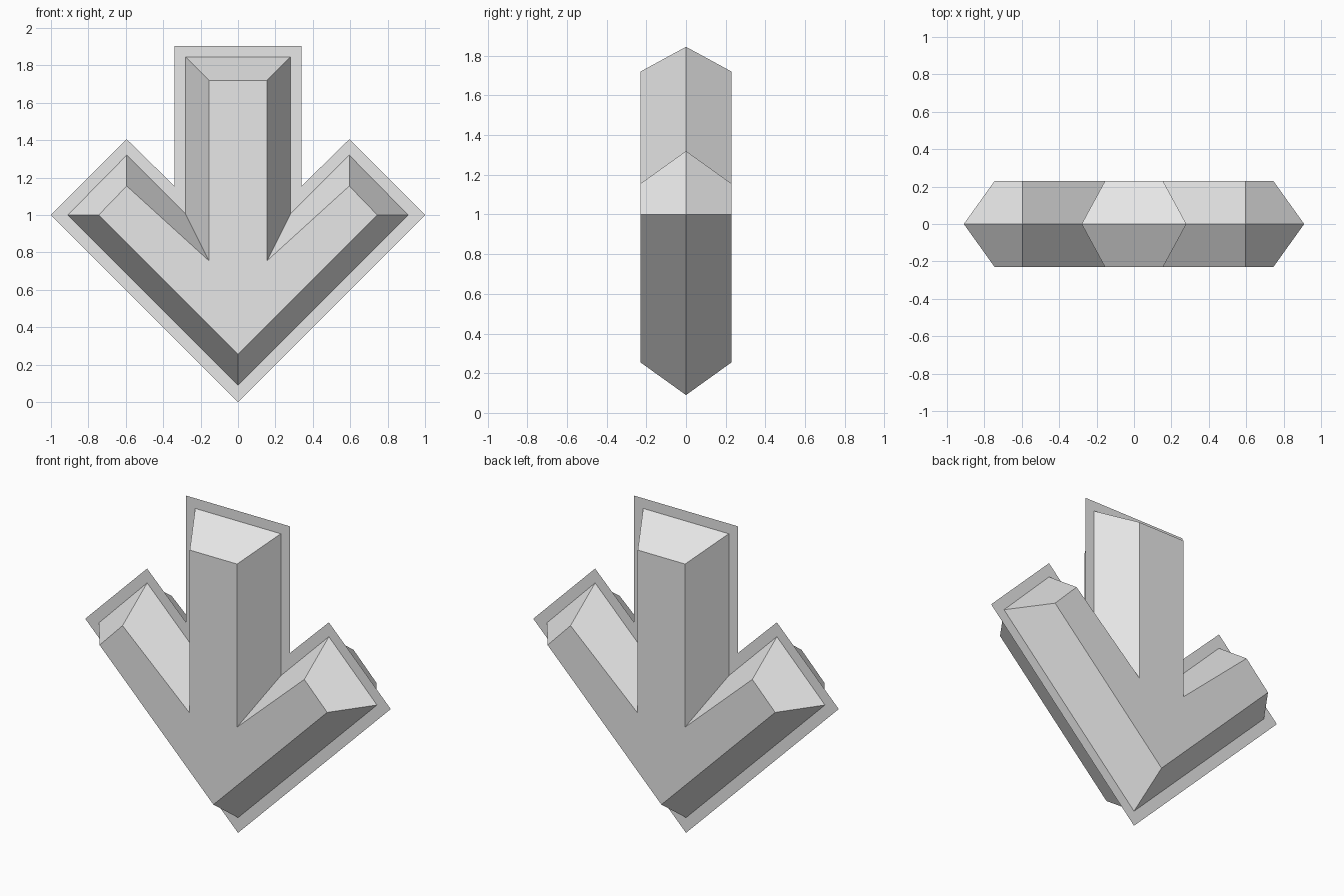
import bpy
import bmesh
import math

cube = bpy.data.objects.get("Cube")
if cube:
    bpy.data.objects.remove(cube, do_unlink=True)


def make_material(name, value):
    mat = bpy.data.materials.new(name)
    mat.use_nodes = True
    colour = (value, value, value, 1.0)
    mat.diffuse_color = colour
    mat.node_tree.nodes["Principled BSDF"].inputs["Base Color"].default_value = colour
    return mat


grey = make_material("light grey", 0.8)


def outline(half):
    """Close a half profile (bottom tip first) by mirroring it in x."""
    return half + [(-x, z) for x, z in reversed(half[1:])]


def ring(bm, half, y):
    return [bm.verts.new((x, y, z)) for x, z in outline(half)]


def finish(bm, name):
    mesh = bpy.data.meshes.new(name)
    bm.to_mesh(mesh)
    bm.free()
    mesh.materials.append(grey)
    obj = bpy.data.objects.new(name, mesh)
    bpy.context.collection.objects.link(obj)
    return obj


# Half profiles: tip, wing corner, wing end, notch, shaft top
rim = [(0, 0), (1, 1), (0.595, 1.405), (0.34, 1.155), (0.34, 1.905)]
ridge = [(0, 0.09), (0.91, 1), (0.595, 1.32), (0.28, 1.005), (0.28, 1.845)]
face = [(0, 0.255), (0.745, 1), (0.595, 1.155), (0.155, 0.755), (0.155, 1.72)]
depth = 0.23

# Arrow body: widest along the middle ridge, sloping in to both flat faces
bm = bmesh.new()
front, middle, back = ring(bm, face, -depth), ring(bm, ridge, 0), ring(bm, face, depth)
bm.faces.new(front)
bm.faces.new(back[::-1])
for a, b in ((front, middle), (middle, back)):
    for i in range(len(a)):
        j = (i + 1) % len(a)
        bm.faces.new((a[j], a[i], b[i], b[j]))
bmesh.ops.recalc_face_normals(bm, faces=bm.faces)
body = finish(bm, "arrow_body")

# Paper-thin outline plate around the ridge
bm = bmesh.new()
bm.faces.new(ring(bm, rim, 0))
finish(bm, "outline_plate")

# Keep the bevel edges crisp
bpy.ops.object.select_all(action="DESELECT")
body.select_set(True)
bpy.context.view_layer.objects.active = body
bpy.ops.object.shade_smooth_by_angle(angle=math.radians(20))
